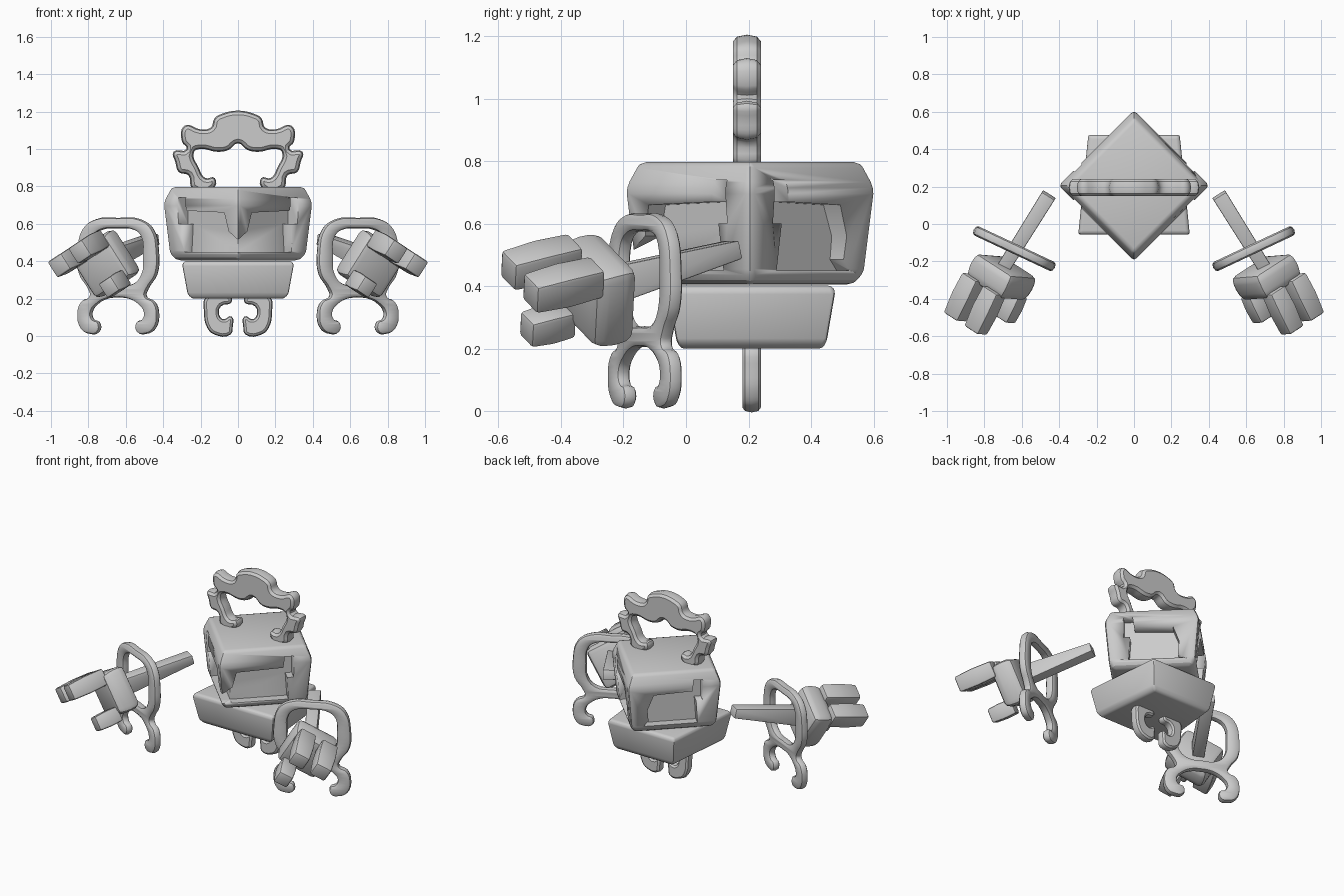
import bpy, bmesh, math
from mathutils import Matrix, Vector

old = bpy.data.objects.get("Cube")
if old:
    bpy.data.objects.remove(old, do_unlink=True)

stone = bpy.data.materials.new("pale grey")
stone.use_nodes = True
grey = (0.6, 0.6, 0.6, 1)
stone.diffuse_color = grey
stone.node_tree.nodes["Principled BSDF"].inputs["Base Color"].default_value = grey


def finish(name, mesh, angle=35):
    ob = bpy.data.objects.new(name, mesh)
    bpy.context.scene.collection.objects.link(ob)
    mesh.materials.clear()
    mesh.materials.append(stone)
    bpy.ops.object.select_all(action='DESELECT')
    ob.select_set(True)
    bpy.context.view_layer.objects.active = ob
    bpy.ops.object.shade_smooth_by_angle(angle=math.radians(angle))
    return ob


def frame(x, y, z, loc):
    """Matrix from three axes and an origin."""
    m = Matrix((x, y, z)).transposed().to_4x4()
    m.translation = loc
    return m


def loft(name, rings, matrix, bevel=0.02, back=1.0):
    """Four-sided solid through (height, half x, half y) rings."""
    bm = bmesh.new()
    loops = []
    for z, hx, hy in rings:
        corners = [(-hx, -hy), (hx, -hy), (hx * back, hy), (-hx * back, hy)]
        loops.append([bm.verts.new((x, y, z)) for x, y in corners])
    bm.faces.new(loops[0][::-1])
    bm.faces.new(loops[-1])
    for a, b in zip(loops, loops[1:]):
        for i in range(4):
            j = (i + 1) % 4
            bm.faces.new((a[i], a[j], b[j], b[i]))
    bmesh.ops.bevel(bm, geom=bm.edges[:], offset=bevel, segments=2, profile=0.5,
                    affect='EDGES', clamp_overlap=True)
    bm.transform(matrix)
    bmesh.ops.recalc_face_normals(bm, faces=bm.faces[:])
    mesh = bpy.data.meshes.new(name)
    bm.to_mesh(mesh)
    bm.free()
    return finish(name, mesh)


def plate(name, outlines, matrix, half_thick, inset):
    """Flat ornament with bevelled rims; the second outline is a hole."""
    curve = bpy.data.curves.new(name, 'CURVE')
    curve.dimensions = '2D'
    curve.fill_mode = 'BOTH'
    curve.resolution_u = 4
    curve.bevel_depth = inset
    curve.offset = -inset
    curve.bevel_resolution = 1
    for points in outlines:
        spline = curve.splines.new('BEZIER')
        spline.bezier_points.add(len(points) - 1)
        spline.use_cyclic_u = True
        for p, (x, y) in zip(spline.bezier_points, points):
            p.co = (x, y, 0)
            p.handle_left_type = p.handle_right_type = 'AUTO'
    temp = bpy.data.objects.new(name + "_curve", curve)
    bpy.context.scene.collection.objects.link(temp)
    bpy.context.view_layer.update()
    mesh = bpy.data.meshes.new_from_object(temp.evaluated_get(bpy.context.evaluated_depsgraph_get()))
    bpy.data.objects.remove(temp)
    bm = bmesh.new()
    bm.from_mesh(mesh)
    bm.transform(matrix @ Matrix.Diagonal((1, 1, half_thick / inset, 1)))
    bmesh.ops.remove_doubles(bm, verts=bm.verts[:], dist=0.0005)
    bmesh.ops.recalc_face_normals(bm, faces=bm.faces[:])
    bm.to_mesh(mesh)
    bm.free()
    return finish(name, mesh)


def mirrored(half):
    """Close a half outline, listed top to bottom, across x = 0."""
    return half + [(-x, y) for x, y in reversed(half) if x > 0]


def mirror_copy(ob, name):
    mesh = ob.data.copy()
    mesh.transform(Matrix.Scale(-1, 4, (1, 0, 0)))
    mesh.flip_normals()
    finish(name, mesh)


# Head: a tapered cube standing corner-forward
R = math.sqrt(0.5)
centre = Vector((0, 0.205, 0))
head_rings = [(z, d * R, d * R) for z, d in
              [(0.405, 0.335), (0.435, 0.37), (0.715, 0.405), (0.797, 0.36)]]
head = loft("head", head_rings, Matrix.Translation(centre) @ Matrix.Rotation(math.pi / 4, 4, 'Z'), 0.022)

# Visor recesses: one cutter per face, open under the front nose guard
for sx in (-1, 1):
    for sy in (-1, 1):
        low, high = (-0.06, 0.1) if sy < 0 else (0.09, 0.15)
        outline = [(low, 0.45), (0.42, 0.45), (0.41, 0.6), (0.45, 0.6), (0.45, 0.74),
                   (0.395, 0.74), (0.385, 0.67), (high, 0.66), (high * 0.75, 0.56), (low + 0.03, 0.485)]
        normal = Vector((sx * R, sy * R, 0))
        along = Vector((sx * R, -sy * R, 0))
        bm = bmesh.new()
        start = centre + normal * 0.205 - along * 0.277
        face = bm.faces.new([bm.verts.new(start + along * u + Vector((0, 0, z))) for u, z in outline])
        grown = bmesh.ops.extrude_face_region(bm, geom=[face])["geom"]
        bmesh.ops.translate(bm, vec=normal * 0.3, verts=[g for g in grown if isinstance(g, bmesh.types.BMVert)])
        bmesh.ops.recalc_face_normals(bm, faces=bm.faces[:])
        mesh = bpy.data.meshes.new("visor_cutter")
        bm.to_mesh(mesh)
        bm.free()
        cutter = finish("visor_cutter", mesh)
        cutter.hide_render = True
        mod = head.modifiers.new("visor", 'BOOLEAN')
        mod.operation, mod.solver, mod.object = 'DIFFERENCE', 'EXACT', cutter
        bpy.context.view_layer.objects.active = head
        bpy.ops.object.modifier_apply(modifier=mod.name)
        bpy.data.objects.remove(cutter, do_unlink=True)

# Body: a shallow tapered block, wider at the front
loft("body", [(0.2, 0.245, 0.225), (0.222, 0.27, 0.24), (0.385, 0.3, 0.268), (0.402, 0.285, 0.255)],
     Matrix.Translation((0, 0.21, 0)), 0.012, 0.82)

# Crown
upright = (Vector((1, 0, 0)), Vector((0, 0, 1)), Vector((0, -1, 0)))
crown_half = [(0, 1.205), (0.08, 1.19), (0.125, 1.165), (0.145, 1.115), (0.2, 1.105), (0.285, 1.125),
              (0.3, 1.04), (0.275, 1.0), (0.345, 0.985), (0.335, 0.93), (0.315, 0.875), (0.265, 0.86),
              (0.245, 0.79), (0.13, 0.79), (0.125, 0.845), (0.175, 0.845), (0.21, 0.9),
              (0.235, 0.985), (0.2, 1.0), (0.11, 0.985), (0.05, 0.995), (0, 1.03)]
plate("crown", [mirrored(crown_half)], frame(*upright, (0, 0.195, 0)), 0.045, 0.022)

# Claws under the body
claw = [(0.04, 0.21), (0.17, 0.21), (0.182, 0.13), (0.165, 0.045), (0.13, 0.01), (0.04, 0.008),
        (0.028, 0.05), (0.035, 0.105), (0.08, 0.09), (0.102, 0.12), (0.09, 0.16), (0.035, 0.18)]
left_claw = plate("left_claw", [claw], frame(*upright, (0, 0.21, 0)), 0.03, 0.016)
mirror_copy(left_claw, "right_claw")

# Looped guard around each forearm
side = Vector((0.905, -0.425, 0))
guard_half = [(0, 0.632), (0.13, 0.625), (0.205, 0.575), (0.237, 0.45), (0.228, 0.33), (0.175, 0.25),
              (0.165, 0.215), (0.215, 0.185), (0.238, 0.12), (0.215, 0.035), (0.17, 0.012), (0.115, 0.02),
              (0.112, 0.075), (0.145, 0.09), (0.155, 0.125), (0.12, 0.17), (0.06, 0.2), (0, 0.205)]
hole_half = [(0, 0.575), (0.1, 0.565), (0.14, 0.53), (0.15, 0.43), (0.14, 0.33), (0.09, 0.28), (0, 0.272)]
up = Vector((0, 0, 1))
arm_parts = [plate("right_guard", [mirrored(guard_half), mirrored(hole_half)],
                   frame(side, up, side.cross(up), (-0.64, -0.132, 0)), 0.027, 0.017)]

# Forearm: a tapered bar rising toward the body
wrist, tip = Vector((-0.72, -0.27, 0.395)), Vector((-0.455, 0.155, 0.517))
axis = (tip - wrist).normalized()
across = axis.cross(up).normalized()
arm_parts.append(loft("right_forearm", [(0, 0.036, 0.062), ((tip - wrist).length, 0.04, 0.03)],
                      frame(across, axis.cross(across), axis, wrist), 0.006))

# Hand: rolled palm, two fingers and a thumb
reach = Vector((0.42, 0.88, 0.22)).normalized()
flat = reach.cross(up).normalized()
rise = flat.cross(reach)
roll = math.radians(30)
e = flat * math.cos(roll) + rise * math.sin(roll)
f = rise * math.cos(roll) - flat * math.sin(roll)
hand = frame(e, f, -reach, (-0.71, -0.285, 0.385))
for name, (x, y), (z0, z1), (hx, hy), bevel in [
        ("right_palm", (0, 0), (-0.075, 0.075), (0.142, 0.142), 0.03),
        ("right_inner_finger", (0.065, 0.115), (0.05, 0.295), (0.056, 0.055), 0.012),
        ("right_outer_finger", (-0.085, 0.115), (0.05, 0.295), (0.056, 0.055), 0.012),
        ("right_thumb", (0.06, -0.125), (0.06, 0.22), (0.05, 0.05), 0.012)]:
    middle = (z0 + z1) / 2
    rings = [(z0, hx * 0.93, hy * 0.93), (middle, hx, hy), (z1, hx * 0.9, hy * 0.9)]
    arm_parts.append(loft(name, rings, hand @ Matrix.Translation((x, y, 0)), bevel))

for part in arm_parts:
    mirror_copy(part, part.name.replace("right", "left"))
